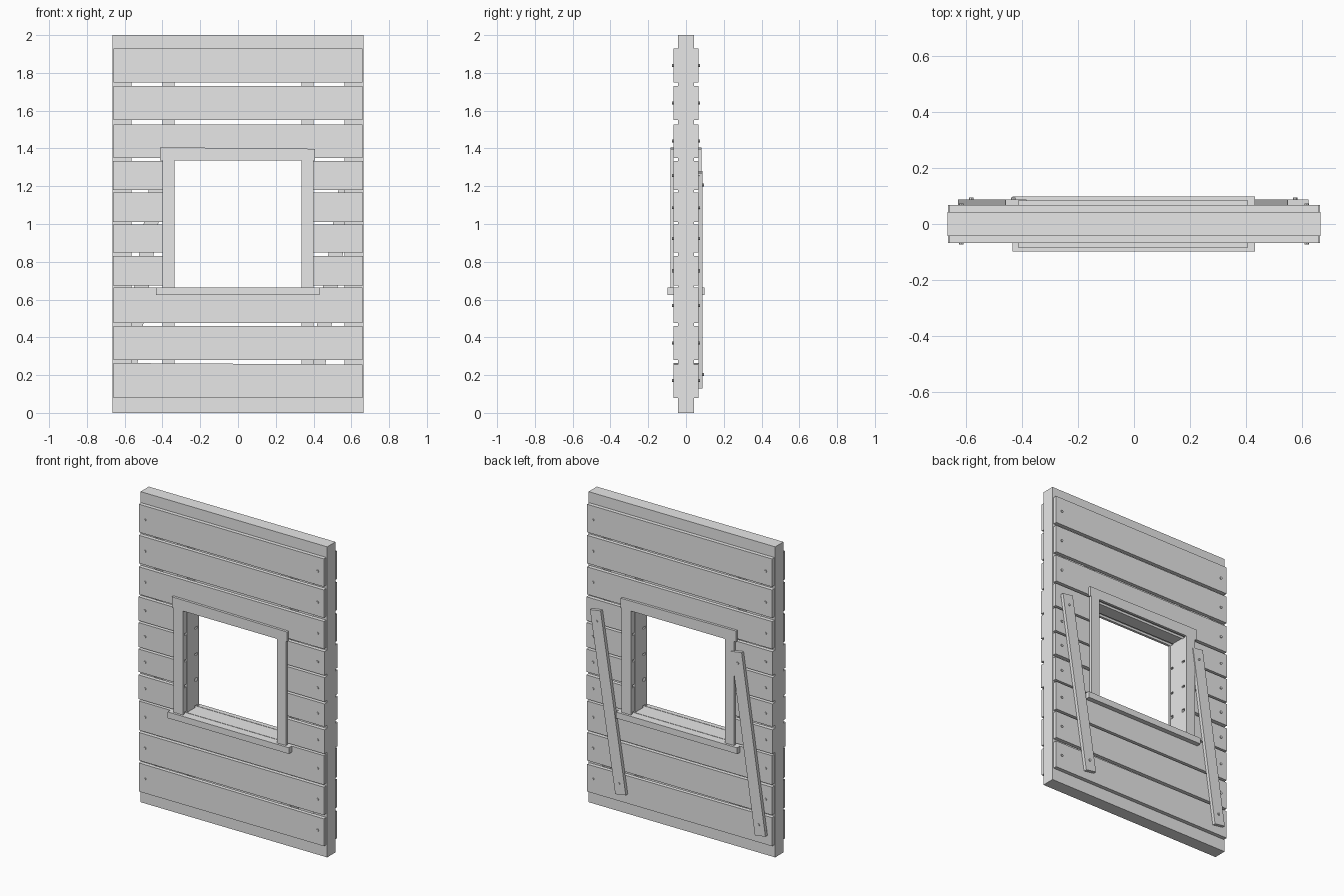
import bpy, bmesh, math
from mathutils import Matrix, Vector

if "Cube" in bpy.data.objects:
    bpy.data.objects.remove(bpy.data.objects["Cube"])

wood = bpy.data.materials.new("pale grey")
wood.diffuse_color = (0.8, 0.8, 0.8, 1)
wood.use_nodes = True
wood.node_tree.nodes["Principled BSDF"].inputs["Base Color"].default_value = wood.diffuse_color


def finish(name, bm):
    bmesh.ops.recalc_face_normals(bm, faces=bm.faces)
    me = bpy.data.meshes.new(name)
    bm.to_mesh(me)
    bm.free()
    me.materials.append(wood)
    ob = bpy.data.objects.new(name, me)
    bpy.context.collection.objects.link(ob)
    return ob


def board(name, pts, y0, y1):
    """Board with an outline in x/z, running from y0 to y1."""
    bm = bmesh.new()
    face = bm.faces.new([bm.verts.new((x, y0, z)) for x, z in pts])
    ext = bmesh.ops.extrude_face_region(bm, geom=[face])["geom"]
    bmesh.ops.translate(bm, vec=(0, y1 - y0, 0),
                        verts=[v for v in ext if isinstance(v, bmesh.types.BMVert)])
    return finish(name, bm)


def rect(x0, x1, z0, z1, drop=0.0):
    return [(x0, z0), (x1, z0), (x1, z1 - drop), (x0, z1)]


def nails(name, spots, y, side):
    bm = bmesh.new()
    for x, z in spots:
        m = Matrix.Translation((x, y * side, z)) @ Matrix.Rotation(math.pi / 2, 4, 'X')
        bmesh.ops.create_cone(bm, cap_ends=True, segments=8, radius1=0.008,
                              radius2=0.008, depth=0.012, matrix=m)
    return finish(name, bm)


CORE, PLANK, TRIM, SILL = 0.042, 0.067, 0.083, 0.098
W, OPEN, STUD = 0.665, 0.335, 0.40
Z0, Z1 = 0.665, 1.335

# Timber frame inside the wall
for s, tag in ((-1, "left"), (1, "right")):
    board("outer_stud_" + tag, rect(*sorted((s * 0.565, s * W)), 0, 2), -CORE, CORE)
    board("inner_stud_" + tag, rect(*sorted((s * OPEN, s * STUD)), 0.1, 1.9), -CORE, CORE)
board("bottom_beam", rect(-0.565, 0.565, 0, 0.1), -CORE, CORE)
board("top_beam", rect(-0.565, 0.565, 1.9, 2), -CORE, CORE)
board("window_beam_low", rect(-OPEN, OPEN, 0.60, Z0), -CORE, CORE)
board("window_beam_high", rect(-OPEN, OPEN, Z1, 1.40), -CORE, CORE)

# Planks: bottom, top, drop of the top edge toward the right
full = [(0.08, 0.264, 0.008), (0.28, 0.46, 0), (0.475, 0.663, 0),
        (1.35, 1.527, 0), (1.55, 1.73, 0), (1.75, 1.93, 0)]
short = [(0.675, 0.83, 0), (0.85, 0.997, 0), (1.01, 1.167, 0), (1.18, 1.333, 0)]

for side, face in ((-1, "front"), (1, "back")):
    y0, y1 = side * CORE, side * PLANK
    for i, (a, b, d) in enumerate(full):
        board(f"{face}_plank_{i}", rect(-0.66, 0.658, a, b, d), y0, y1)
    for i, (a, b, d) in enumerate(short):
        for s in (-1, 1):
            board(f"{face}_short_plank_{i}",
                  rect(*sorted((s * (OPEN + 0.002), s * 0.663)), a, b, d), y0, y1)
    nails(face + "_plank_nails",
          [(s * 0.615, (a + b) / 2) for a, b, d in full + short for s in (-1, 1)],
          PLANK, side)

    # Window trim
    y0, y1 = side * PLANK, side * TRIM
    for s in (-1, 1):
        board(face + "_window_jamb", rect(*sorted((s * OPEN, s * STUD)), Z0, Z1), y0, y1)
    board(face + "_window_head", rect(-0.413, 0.407, Z1, 1.406, 0.008), y0, y1)
    board(face + "_window_sill", rect(-0.433, 0.431, 0.625, Z0), y0, side * SILL)

# Slanted boards nailed to the back
for name, top, low in (("brace_right", 0.585, 0.405), ("brace_left", -0.42, -0.59)):
    a, b = Vector((low, 0.135)), Vector((top, 1.275))
    along = (b - a).normalized()
    across = Vector((along.y, -along.x)) * 0.038
    board(name, [a - across, a + across, b + across, b - across], PLANK, 0.088)
    nails(name + "_nails", [a + along * 0.07, b - along * 0.07], 0.088, 1)
